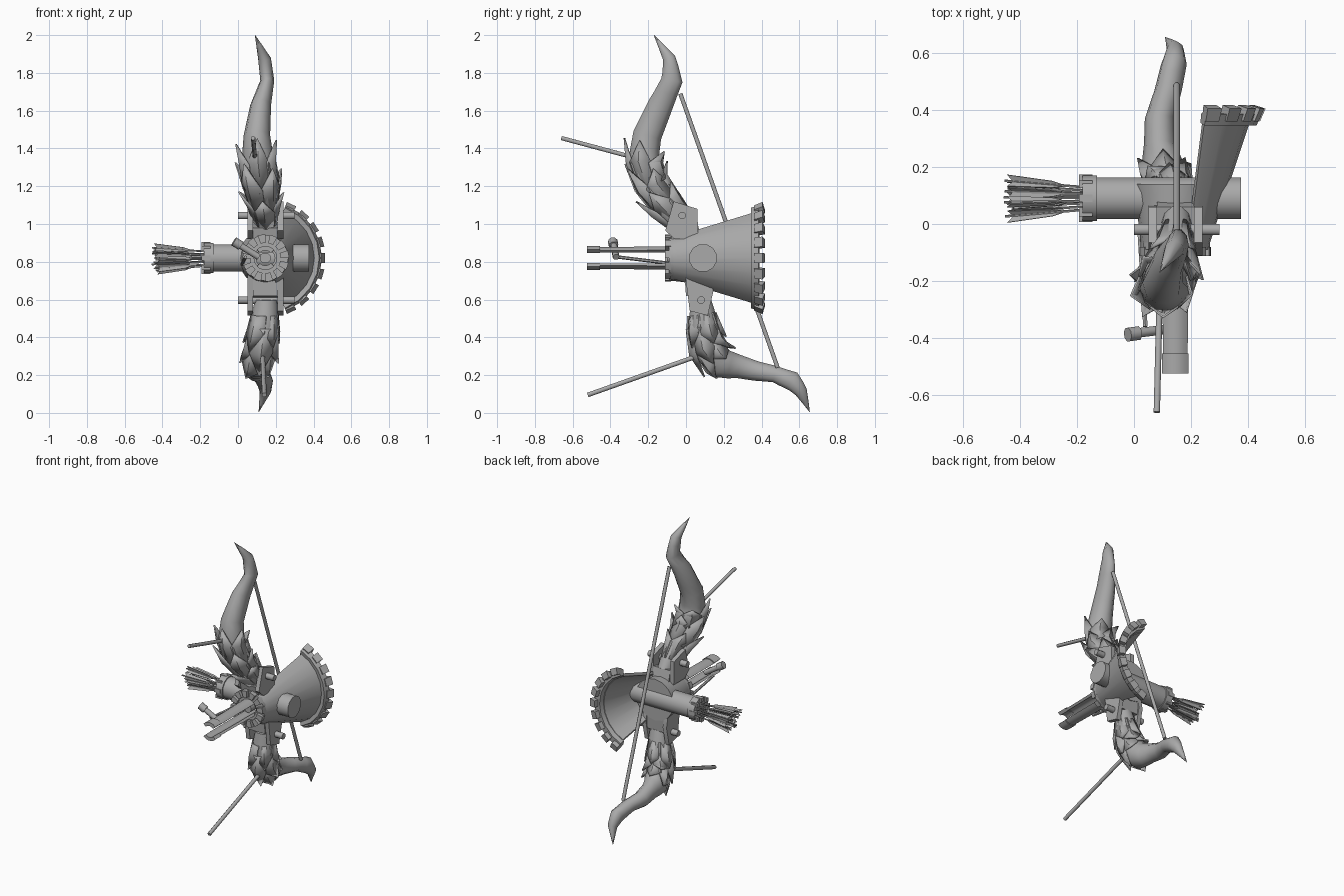
import bpy, bmesh, math, random
from mathutils import Vector

if "Cube" in bpy.data.objects:
    bpy.data.objects.remove(bpy.data.objects["Cube"])

random.seed(4)
grey = bpy.data.materials.new("plain grey")
grey.diffuse_color = (0.4, 0.4, 0.4, 1)
grey.use_nodes = True
grey.node_tree.nodes["Principled BSDF"].inputs["Base Color"].default_value = grey.diffuse_color
CX, CZ = 0.145, 0.82          # hub axis, running along y
X = Vector((1, 0, 0))


def finish(name, bm, angle=50):
    bmesh.ops.recalc_face_normals(bm, faces=bm.faces)
    me = bpy.data.meshes.new(name)
    bm.to_mesh(me)
    bm.free()
    me.materials.append(grey)
    ob = bpy.data.objects.new(name, me)
    bpy.context.collection.objects.link(ob)
    bpy.ops.object.select_all(action='DESELECT')
    ob.select_set(True)
    bpy.context.view_layer.objects.active = ob
    bpy.ops.object.shade_smooth_by_angle(angle=math.radians(angle))
    return ob


def add_rod(bm, a, b, r0, r1=None, n=8):
    a, b = Vector(a), Vector(b)
    q = (b - a).to_track_quat('Z', 'Y')
    rings = []
    for p, r in ((a, r0), (b, r0 if r1 is None else r1)):
        rings.append([bm.verts.new(p + q @ Vector((r * math.cos(t), r * math.sin(t), 0)))
                      for t in [2 * math.pi * (i + .5) / n for i in range(n)]])
    for i in range(n):
        j = (i + 1) % n
        bm.faces.new((rings[0][i], rings[0][j], rings[1][j], rings[1][i]))
    bm.faces.new(rings[0])
    bm.faces.new(rings[1])


def rod(name, a, b, r, n=8):
    bm = bmesh.new()
    add_rod(bm, a, b, r, n=n)
    return finish(name, bm)


def add_arc(bm, profile, a0, a1, n):
    """Turn a closed (radius, y) profile about the hub axis, degrees a0 to a1."""
    full = a1 - a0 >= 360
    rings = []
    for i in range(n if full else n + 1):
        t = math.radians(a0 + (a1 - a0) * i / n)
        rings.append([bm.verts.new((CX + r * math.cos(t), y, CZ + r * math.sin(t)))
                      for r, y in profile])
    m = len(profile)
    for i in range(n):
        p, q = rings[i], rings[(i + 1) % len(rings)]
        for k in range(m):
            l = (k + 1) % m
            bm.faces.new((p[k], p[l], q[l], q[k]))
    if not full:
        bm.faces.new(rings[0])
        bm.faces.new(rings[-1])


def arc(name, profile, spans, n):
    bm = bmesh.new()
    for a0, a1 in spans:
        add_arc(bm, profile, a0, a1, n)
    return finish(name, bm)


def plate(name, outline, x0, x1):
    """Flat side plate from a (y, z) outline."""
    bm = bmesh.new()
    f = bm.faces.new([bm.verts.new((x0, y, z)) for y, z in outline])
    g = bmesh.ops.extrude_face_region(bm, geom=[f])
    bmesh.ops.translate(bm, vec=(x1 - x0, 0, 0),
                        verts=[v for v in g['geom'] if isinstance(v, bmesh.types.BMVert)])
    return finish(name, bm)


class Limb:
    """Horn-shaped limb: list of (x, y, z, radius across x, radius in side plane)."""

    def __init__(self, pts):
        self.pts = pts

    def surface(self, t, ang, scale=1.0):
        i = max(0, min(int(t), len(self.pts) - 2))
        f = t - i
        v = [a + (b - a) * f for a, b in zip(self.pts[i], self.pts[i + 1])]
        lo, hi = max(i - (f < .5), 0), min(i + 1 + (f >= .5), len(self.pts) - 1)
        d = Vector(self.pts[hi][:3]) - Vector(self.pts[lo][:3])
        nrm = Vector((0, -d.z, d.y)).normalized()
        return Vector(v[:3]) + scale * (X * v[3] * math.cos(ang) + nrm * v[4] * math.sin(ang))

    def build(self, name, n=10):
        bm = bmesh.new()
        steps = (len(self.pts) - 1) * 2
        rings = [[bm.verts.new(self.surface(s / 2, 2 * math.pi * k / n)) for k in range(n)]
                 for s in range(steps + 1)]
        for p, q in zip(rings, rings[1:]):
            for k in range(n):
                l = (k + 1) % n
                bm.faces.new((p[k], p[l], q[l], q[k]))
        bm.faces.new(rings[0])
        bmesh.ops.remove_doubles(bm, verts=bm.verts, dist=0.001)
        return finish(name, bm)

    def leaves(self, name, rows):
        """Rows of pointed scales: (start, length, count, flare, angle offset)."""
        bm = bmesh.new()
        for t, ln, count, flare, off in rows:
            w = math.pi / count * 1.15
            for k in range(count):
                a = 2 * math.pi * (k + off) / count
                l = ln * random.uniform(.85, 1.1)
                S = lambda u, b, s: bm.verts.new(self.surface(t + l * u, a + b, s))
                p = [S(0, -w, 1.0), S(0, 0, 1.03), S(0, w, 1.0),
                     S(.55, -w, 1.06), S(.55, 0, 1.16), S(.55, w, 1.06),
                     S(1, 0, flare)]
                for f in ((0, 1, 4, 3), (1, 2, 5, 4), (3, 4, 6), (4, 5, 6)):
                    bm.faces.new([p[j] for j in f])
        ob = finish(name, bm, 25)
        mod = ob.modifiers.new("thickness", 'SOLIDIFY')
        mod.thickness = 0.008


# Upper and lower limbs with their scales
upper = Limb([(.15, .02, .97, .05, .06), (.145, -.08, 1.08, .07, .085), (.125, -.18, 1.2, .095, .085),
              (.105, -.225, 1.34, .085, .085), (.1, -.205, 1.47, .07, .08), (.12, -.135, 1.63, .055, .07),
              (.155, -.075, 1.76, .037, .06), (.14, -.09, 1.88, .034, .035), (.09, -.17, 2.0, .001, .001)])
lower = Limb([(.15, .08, .6, .06, .055), (.14, .09, .47, .08, .085), (.12, .12, .34, .085, .09),
              (.105, .19, .26, .08, .085), (.09, .28, .245, .055, .065), (.09, .37, .222, .052, .055),
              (.12, .47, .205, .048, .046), (.14, .56, .17, .045, .055), (.145, .61, .11, .03, .035),
              (.11, .655, .005, .001, .001)])
upper.build("upper_limb")
lower.build("lower_limb")
upper.leaves("upper_scales", [(.5, 1.5, 5, 1.35, .25), (1.2, 1.6, 5, 1.45, .75), (2.0, 1.75, 5, 1.5, .25)])
lower.leaves("lower_scales", [(.6, 1.2, 5, 1.25, .25), (1.1, 1.4, 5, 1.35, .75), (1.8, 1.45, 5, 1.3, .25)])

# Bowstring and the two long rods
rod("bowstring", (.15, -.03, 1.69), (.15, .485, .24), .012)
rod("upper_rod", (.08, -.66, 1.455), (.09, -.25, 1.345), .012)
rod("lower_rod", (.14, -.52, .095), (.13, .1, .315), .013)

# Hub and the toothed front ring
arc("hub", [(.05, -.08), (.12, -.08), (.145, .14), (.05, .14)], [(0, 360)], 16)
arc("front_ring", [(.06, -.09), (.122, -.09), (.122, -.065), (.06, -.065)], [(0, 360)], 16)
arc("front_ring_teeth", [(.08, -.112), (.125, -.112), (.125, -.08), (.08, -.08)],
    [(i * 30, i * 30 + 19) for i in range(12)], 2)

# Flared fan with a crenellated rim
arc("fan_shell", [(.12, -.07), (.262, .36), (.242, .36), (.1, -.07)], [(-67, 67)], 8)
arc("fan_rim", [(.245, .355), (.285, .345), (.3, .385), (.255, .39)], [(-69, 69)], 8)
arc("fan_teeth", [(.262, .37), (.298, .36), (.318, .405), (.275, .418)],
    [(a - 5, a + 5) for a in range(-64, 65, 16)], 1)

# Split barrel of two curved slats with end collars
for nm, mid in (("top", 90), ("bottom", 270)):
    arc(nm + "_barrel_slat", [(.042, -.46), (.058, -.46), (.064, .0), (.045, .0)], [(mid - 48, mid + 48)], 5)
    arc(nm + "_barrel_collar", [(.04, -.525), (.064, -.525), (.064, -.455), (.04, -.455)],
        [(mid - 46, mid + 46)], 5)
rod("barrel_core", (CX, -.1, CZ), (CX, .05, CZ), .03)

# Side lever with its knob and link
rod("lever", (-.01, -.385, .9), (.11, -.37, .825), .018)
rod("lever_knob", (-.022, -.388, .908), (.015, -.383, .885), .026)
rod("lever_link", (.04, -.36, .825), (.02, -.03, .785), .009, 6)

# Quiver tube through the hub, with a notched collar
rod("quiver_tube", (-.15, .09, CZ), (.375, .09, CZ), .075, 12)
bm = bmesh.new()
add_rod(bm, (-.18, .09, CZ), (-.13, .09, CZ), .083, n=12)
for i in range(8):
    t = math.pi * i / 4
    c = Vector((-.165, .09 + .07 * math.cos(t), CZ + .07 * math.sin(t)))
    add_rod(bm, c - X * .028, c + X * .02, .019, n=4)
finish("quiver_collar", bm)

# Fletched arrows fanning out of the quiver
bm = bmesh.new()
for i in range(11):
    t = 2.4 * i
    rad = math.sqrt((i + .3) / 11)
    d = Vector((0, math.cos(t), math.sin(t)))
    base = Vector((-.15, .09, CZ)) + d * rad * .045
    tip = Vector((-.41 - random.uniform(0, .05), .09, CZ)) + d * rad * .075
    add_rod(bm, base, tip, .005, n=5)
    for k in range(3):
        s = t + k * 2 * math.pi / 3
        out = Vector((0, math.cos(s), math.sin(s)))
        pts = [base.lerp(tip, .28), base.lerp(tip, .45) + out * .014,
               base.lerp(tip, .97) + out * .024, base.lerp(tip, .9)]
        off = out.cross(X) * .002
        front = [bm.verts.new(p + off) for p in pts]
        back = [bm.verts.new(p - off) for p in pts]
        bm.faces.new(front)
        bm.faces.new(back[::-1])
        for j in range(4):
            m = (j + 1) % 4
            bm.faces.new((front[j], back[j], back[m], front[m]))
finish("arrows", bm, 30)

# Limb brackets: side plates, filler block and cross bolt
top_shape = [(-.065, 1.12), (.06, 1.08), (.065, .92), (-.06, .92), (-.11, .965)]
low_shape = [(-.005, .735), (.02, .54), (.115, .515), (.145, .645), (.13, .72)]
for nm, shape in (("upper", top_shape), ("lower", low_shape)):
    for side, s in (("left", -1), ("right", 1)):
        plate(f"{nm}_{side}_bracket", shape, CX + s * .065, CX + s * .095)
plate("upper_block", [(-.09, .98), (.06, 1.01), (.1, .85), (-.06, .85)], .08, .21)
plate("lower_block", [(-.01, .76), (.0, .62), (.13, .6), (.14, .76)], .08, .21)
rod("upper_bolt", (0, -.02, 1.045), (.3, -.02, 1.045), .021)
rod("lower_bolt", (0, .08, .597), (.3, .08, .597), .021)
